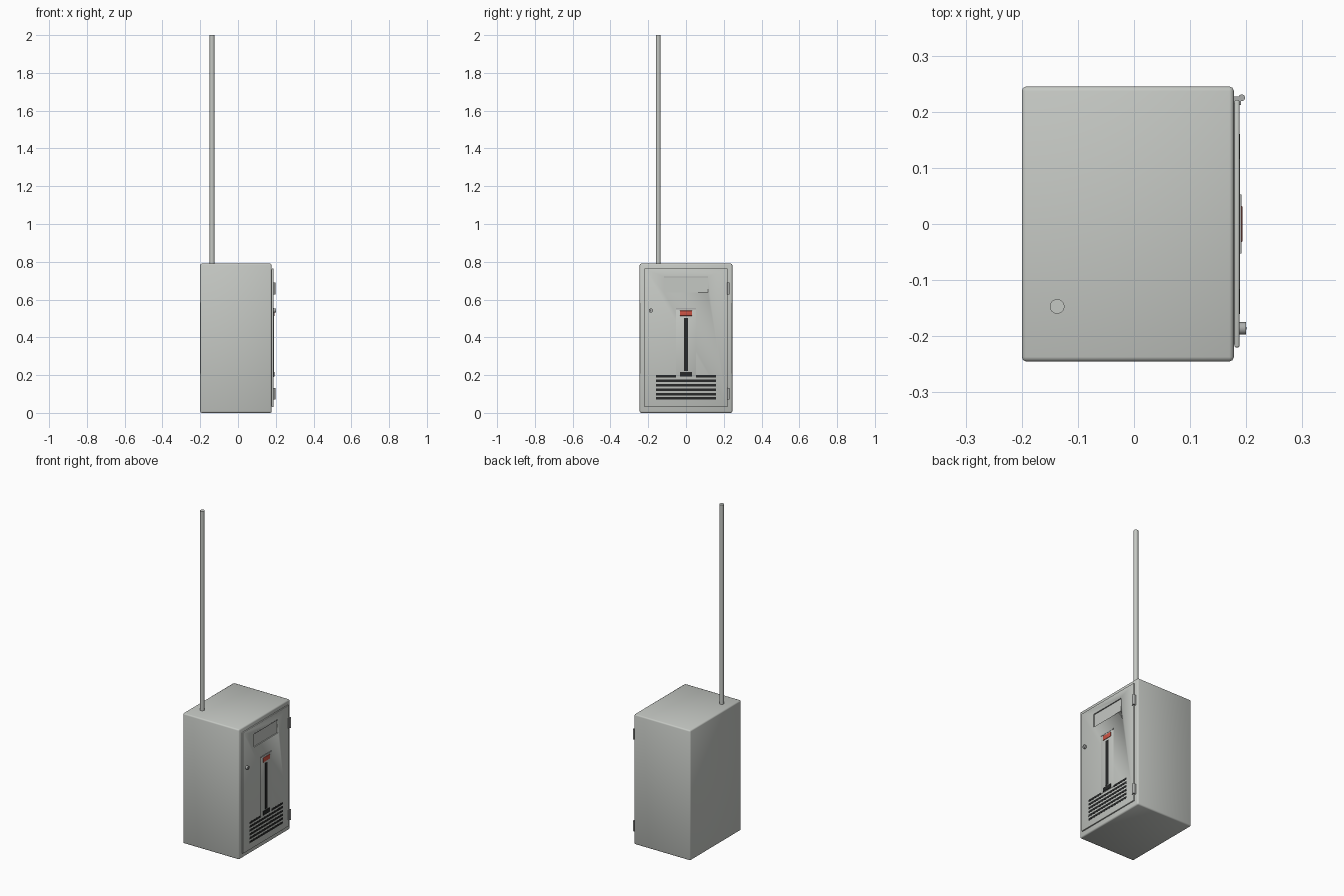
import bpy
from math import pi, radians

cube = bpy.data.objects.get("Cube")
if cube:
    bpy.data.objects.remove(cube, do_unlink=True)


def material(name, rgb):
    m = bpy.data.materials.new(name)
    m.use_nodes = True
    m.diffuse_color = (*rgb, 1)
    m.node_tree.nodes["Principled BSDF"].inputs["Base Color"].default_value = (*rgb, 1)
    return m


GREY = material("painted grey", (0.56, 0.58, 0.55))
METAL = material("metal grey", (0.42, 0.43, 0.42))
BLACK = material("vent black", (0.02, 0.021, 0.021))
RED = material("signal red", (0.62, 0.09, 0.06))


def finish(ob, name, mat, angle=50):
    ob.name = name
    ob.data.materials.append(mat)
    bpy.ops.object.shade_smooth_by_angle(angle=radians(angle))
    return ob


def box(name, x, y, z, mat, bevel=0):
    """Box from three (low, high) ranges."""
    bpy.ops.mesh.primitive_cube_add(size=1)
    ob = bpy.context.object
    ob.dimensions = [hi - lo for lo, hi in (x, y, z)]
    ob.location = [(lo + hi) / 2 for lo, hi in (x, y, z)]
    bpy.ops.object.transform_apply(location=True, rotation=True, scale=True)
    if bevel:
        mod = ob.modifiers.new("Bevel", "BEVEL")
        mod.width, mod.segments = bevel, 2
        bpy.ops.object.modifier_apply(modifier=mod.name)
    return finish(ob, name, mat)


def rod(name, centre, radius, length, mat, along_x=False, sides=24):
    bpy.ops.mesh.primitive_cylinder_add(vertices=sides, radius=radius, depth=length, location=centre,
                                        rotation=(0, pi / 2 if along_x else 0, 0))
    return finish(bpy.context.object, name, mat)


# Cabinet and mast
box("cabinet_body", (-0.2, 0.178), (-0.245, 0.245), (0, 0.79), GREY, 0.008)
rod("mast", (-0.137, -0.147, 1.39), 0.013, 1.22, GREY)

# Door with a recessed label panel
box("door_seal", (0.176, 0.181), (-0.215, 0.215), (0.035, 0.76), METAL)
door = box("door", (0.179, 0.188), (-0.22, 0.221), (0.03, 0.765), GREY, 0.003)
cutter = box("label_cutter", (0.182, 0.2), (-0.116, 0.116), (0.637, 0.72), GREY)
cutter.hide_render = True
cutter.hide_viewport = True
cut = door.modifiers.new("Label recess", "BOOLEAN")
cut.object, cut.solver = cutter, "EXACT"
box("label_top_shadow_strip", (0.18, 0.1885), (-0.116, 0.116), (0.716, 0.721), METAL)

# Handle plate with red tab, slot and grip
box("handle_plate", (0.187, 0.190), (-0.053, 0.053), (0.19, 0.55), GREY, 0.001)
box("handle_plate_lip", (0.187, 0.1915), (-0.053, 0.053), (0.548, 0.554), METAL)
box("red_tab", (0.189, 0.193), (-0.032, 0.032), (0.514, 0.541), RED, 0.001)
box("handle_slot", (0.189, 0.1908), (-0.011, 0.011), (0.222, 0.502), BLACK)
box("handle_grip", (0.189, 0.193), (-0.032, 0.032), (0.192, 0.217), BLACK, 0.001)

# Ventilation slits; the top row is split by the handle plate
for i in range(6):
    z = 0.07 + i * 0.0233
    spans = [(-0.16, 0.16)] if i < 5 else [(-0.16, -0.053), (0.053, 0.16)]
    for span in spans:
        box("vent_slit", (0.187, 0.1888), span, (z, z + 0.013), BLACK)

# Lock
rod("lock", (0.193, -0.186, 0.542), 0.011, 0.014, METAL, along_x=True)
box("lock_keyhole", (0.199, 0.2001), (-0.188, -0.184), (0.536, 0.548), BLACK)

# Hinges
for z in (0.627, 0.07):
    rod("hinge_pin", (0.192, 0.225, z + 0.031), 0.006, 0.062, METAL, sides=16)
    box("hinge_leaf", (0.177, 0.191), (0.212, 0.227), (z, z + 0.062), METAL)
